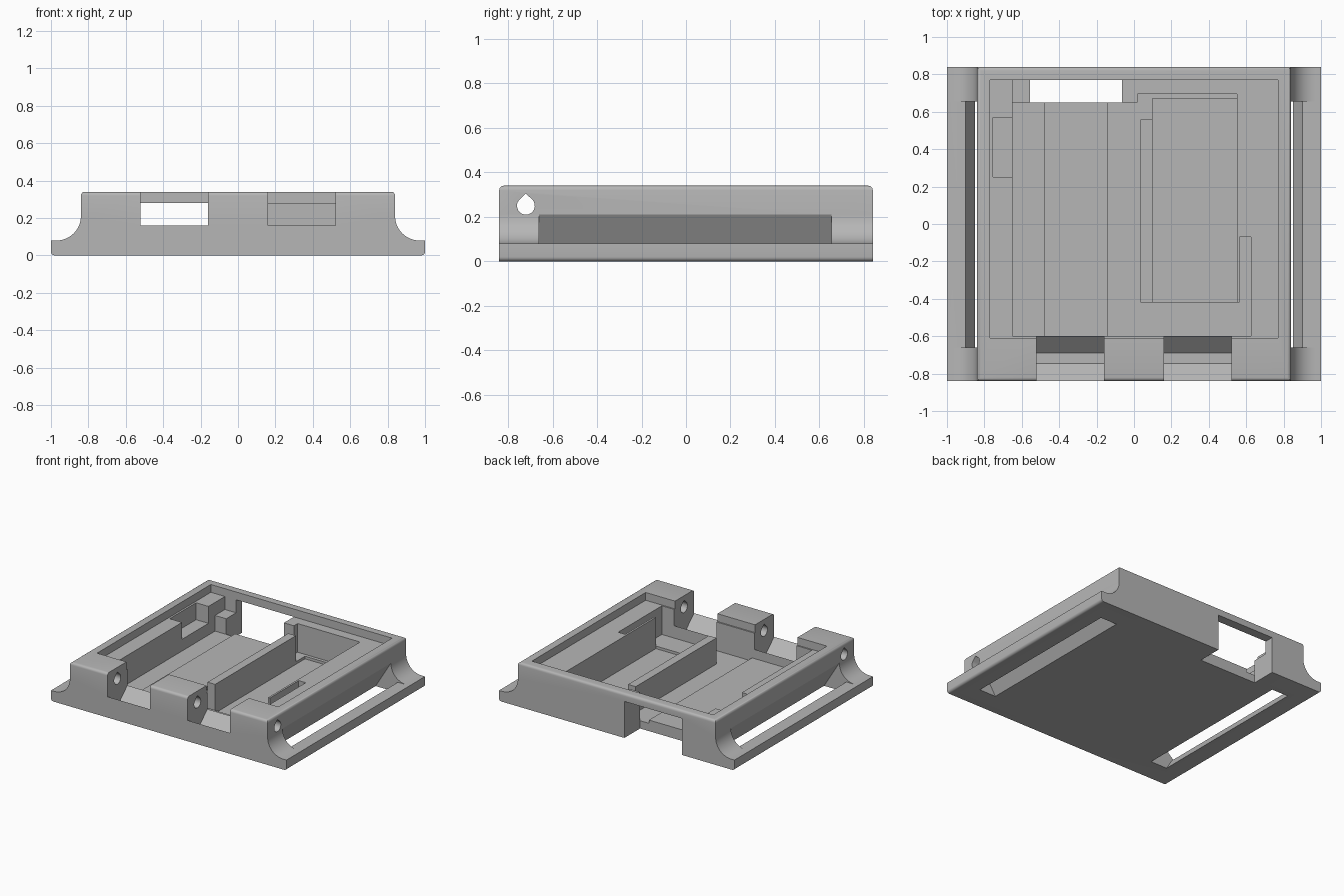
import bpy, bmesh, math
from mathutils import Vector

if "Cube" in bpy.data.objects:
    bpy.data.objects.remove(bpy.data.objects["Cube"])

grey = bpy.data.materials.new("plain grey")
grey.use_nodes = True
colour = (0.47, 0.47, 0.47, 1)
grey.diffuse_color = colour
grey.node_tree.nodes["Principled BSDF"].inputs["Base Color"].default_value = colour

TOP = 0.34      # rim height
LEDGE = 0.28    # lid seat height
FLOOR = 0.06    # tray floor height
ABOVE = 0.5     # cutters end here


def add_mesh(name, bm):
    bmesh.ops.recalc_face_normals(bm, faces=bm.faces)
    mesh = bpy.data.meshes.new(name)
    bm.to_mesh(mesh)
    bm.free()
    obj = bpy.data.objects.new(name, mesh)
    obj.data.materials.append(grey)
    bpy.context.collection.objects.link(obj)
    return obj


def prism(points, axis, start, end):
    """Extrude a closed outline along x or y; points are (other axis, z)."""
    bm = bmesh.new()
    if axis == "x":
        verts = [bm.verts.new((start, a, z)) for a, z in points]
        shift = Vector((end - start, 0, 0))
    else:
        verts = [bm.verts.new((a, start, z)) for a, z in points]
        shift = Vector((0, end - start, 0))
    face = bm.faces.new(verts)
    new = bmesh.ops.extrude_face_region(bm, geom=[face])["geom"]
    bmesh.ops.translate(bm, vec=shift, verts=[v for v in new if isinstance(v, bmesh.types.BMVert)])
    return bm


def box(x0, x1, y0, y1, z0, z1):
    return prism([(x0, z0), (x1, z0), (x1, z1), (x0, z1)], "y", y0, y1)


def cut(obj, bm):
    """Subtract a shape from an object and throw the cutter away."""
    cutter = add_mesh("cutter", bm)
    cutter.hide_render = True
    mod = obj.modifiers.new("cut", "BOOLEAN")
    mod.operation = "DIFFERENCE"
    mod.solver = "EXACT"
    mod.object = cutter
    graph = bpy.context.evaluated_depsgraph_get()
    mesh = bpy.data.meshes.new_from_object(obj.evaluated_get(graph))
    obj.modifiers.clear()
    obj.data = mesh
    bpy.data.objects.remove(cutter)


# Outer body: box with curved skirts running into thin side flanges
half = [(1, 0), (1, 0.08)]
for i in range(13):
    a = math.radians(270 - i * 7.5)
    half.append((0.97 + 0.13 * math.cos(a), 0.21 + 0.13 * math.sin(a)))
half.append((0.84, TOP))
outline = half + [(-x, z) for x, z in reversed(half)]
bm = prism(outline, "y", -0.84, 0.84)
rim = [e for e in bm.edges if all(v.co.z > TOP - 0.01 for v in e.verts)]
foot = [e for e in bm.edges if all(v.co.z < 0.01 and abs(v.co.x) > 0.99 for v in e.verts)
        and abs(e.verts[0].co.x - e.verts[1].co.x) < 0.1]
bmesh.ops.bevel(bm, geom=rim + foot, offset=0.02, segments=4, profile=0.5, affect="EDGES")
tray = add_mesh("tray_body", bm)

# Slanted strap slots along both sides
slot = [(0.84, 0.21), (1.1, 0.21), (1.1, 0.08), (0.9, 0.08), (0.82, -0.05), (0.68, -0.05)]
for side in (1, -1):
    cut(tray, prism([(side * x, z) for x, z in slot], "y", -0.66, 0.655))

# Tray recesses
recesses = [
    (-0.77, 0.77, -0.61, 0.77, LEDGE),      # lid seat
    (-0.65, 0.55, -0.6, 0.65, FLOOR),       # main cavity
    (0.02, 0.55, 0.6, 0.695, FLOOR),        # cavity extension at the back
    (0.1, 0.55, -0.42, 0.67, 0.04),         # long compartment
    (0.5, 0.625, -0.6, -0.42, FLOOR),       # front corner
    (0.565, 0.625, -0.45, -0.07, FLOOR),    # narrow side groove
    (-0.755, -0.64, 0.25, 0.57, 0.15),      # side notch
    (-0.65, -0.55, 0.64, 0.77, 0.18),       # low corner shelf
    (-0.555, -0.065, 0.65, 0.77, -0.1),     # opening through the floor
]
for x0, x1, y0, y1, z in recesses:
    cut(tray, box(x0, x1, y0, y1, z, ABOVE))

# Back opening below the rim bar
cut(tray, box(-0.555, -0.065, 0.65, 0.9, -0.1, LEDGE))

# Hinge gaps in the front with a trough below the pin
gap = [(-0.9, 0.16), (-0.84, 0.16), (-0.745, 0.07), (-0.69, 0.07),
       (-0.6, 0.155), (-0.59, 0.155), (-0.59, ABOVE), (-0.9, ABOVE)]
for x0 in (-0.52, 0.16):
    cut(tray, prism(gap, "x", x0, x0 + 0.36))

# Teardrop hole for the hinge pin
hole = [(-0.72, 0.305)]
for i in range(19):
    a = math.radians(140 + i * 260 / 18)
    hole.append((-0.72 + 0.04 * math.cos(a), 0.25 + 0.04 * math.sin(a)))
cut(tray, prism(hole, "x", -1.1, 1.1))

# Partition wall and raised floor plate
add_mesh("partition_wall", box(0.035, 0.1, -0.42, 0.56, 0.03, 0.26))
add_mesh("floor_plate", box(-0.48, -0.14, -0.6, 0.65, 0.03, 0.085))

# Smooth curves, keep edges sharp
bpy.ops.object.select_all(action="DESELECT")
tray.select_set(True)
bpy.context.view_layer.objects.active = tray
bpy.ops.object.shade_smooth_by_angle(angle=math.radians(30))
